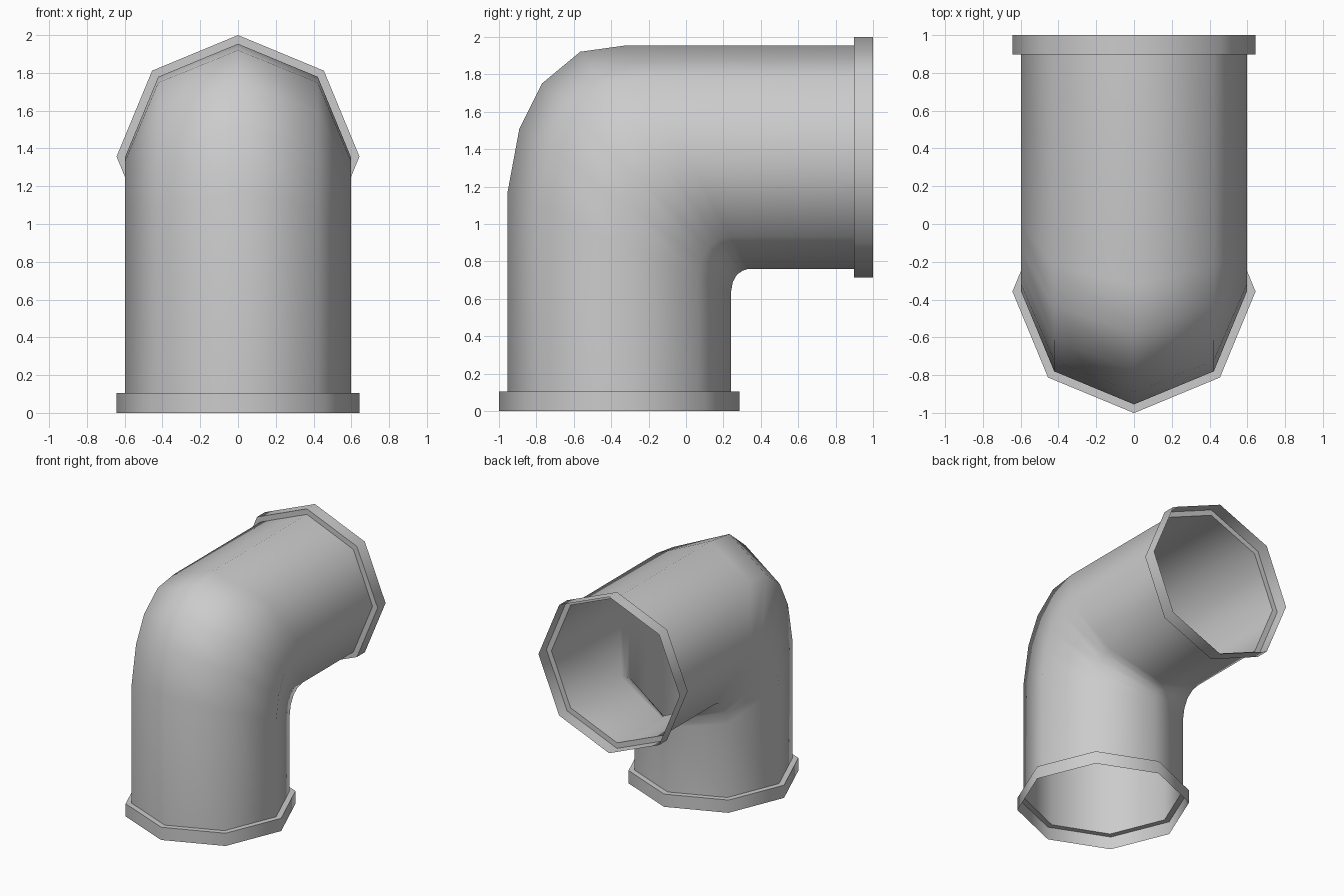
import bpy
import math
from mathutils import Vector

if "Cube" in bpy.data.objects:
    bpy.data.objects.remove(bpy.data.objects["Cube"])

SIDES = 8
R_PIPE, R_COLLAR = 0.597, 0.643
BASE_Y, OUTLET_Z = -0.357, 1.357


def sweep(name, rings):
    """Skin octagonal rings; each ring is (outer (y, z), inner (y, z), x radius)."""
    verts, faces = [], []
    for outer, inner, rx in rings:
        o, i = Vector((0, *outer)), Vector((0, *inner))
        mid, half = (o + i) / 2, (o - i) / 2
        for k in range(SIDES):
            a = 2 * math.pi * k / SIDES
            verts.append(mid + half * math.cos(a) + Vector((rx * math.sin(a), 0, 0)))
    for r in range(len(rings) - 1):
        for k in range(SIDES):
            n = (k + 1) % SIDES
            a, b = r * SIDES, (r + 1) * SIDES
            faces.append((a + n, a + k, b + k, b + n))
    mesh = bpy.data.meshes.new(name)
    mesh.from_pydata(verts, [], faces)
    obj = bpy.data.objects.new(name, mesh)
    bpy.context.collection.objects.link(obj)
    bpy.ops.object.select_all(action='DESELECT')
    obj.select_set(True)
    bpy.context.view_layer.objects.active = obj
    bpy.ops.object.shade_smooth_by_angle(angle=math.radians(60))
    return obj


def base_ring(r, z):
    return ((BASE_Y - r, z), (BASE_Y + r, z), r)


def outlet_ring(r, y):
    return ((y, OUTLET_Z + r), (y, OUTLET_Z - r), r)


# Bent pipe: outer and inner profile points of each ring through the bend
bend = [
    ((-0.954, 1.165), (0.24, 0.635), R_PIPE),
    ((-0.89, 1.51), (0.25, 0.69), R_PIPE),
    ((-0.77, 1.75), (0.272, 0.73), R_PIPE),
    ((-0.565, 1.92), (0.302, 0.75), R_PIPE),
    ((-0.32, 1.954), (0.33, 0.76), R_PIPE),
]
sweep("elbow_pipe", [base_ring(R_PIPE, 0.105)] + bend + [outlet_ring(R_PIPE, 0.897)])

# Open socket collars with a step at the pipe end
sweep("base_collar", [base_ring(R_COLLAR, 0.0), base_ring(R_COLLAR, 0.105),
                      base_ring(R_PIPE, 0.105)])
sweep("outlet_collar", [outlet_ring(R_PIPE, 0.897), outlet_ring(R_COLLAR, 0.897),
                        outlet_ring(R_COLLAR, 1.0)])
